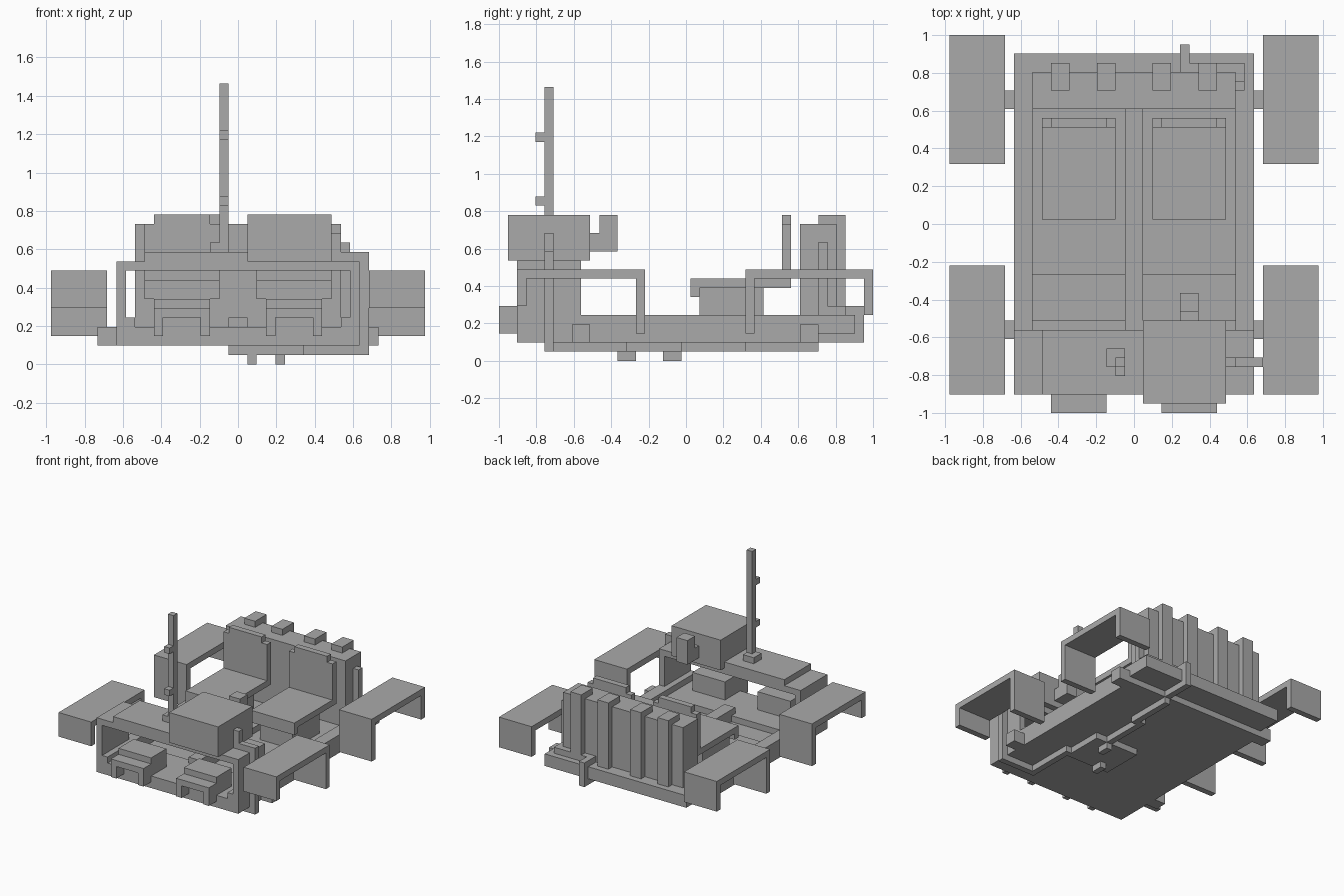
import bpy
import bmesh
from mathutils import Vector

# Everything sits on a block grid: the model is 41 blocks long, 40 wide, 30 high.
BLOCK = 2 / 41
HALF_LENGTH = 20.5

default_cube = bpy.data.objects.get("Cube")
if default_cube:
    bpy.data.objects.remove(default_cube, do_unlink=True)

body_grey = bpy.data.materials.new("body_grey")
body_grey.use_nodes = True
grey = (0.4, 0.4, 0.4, 1)
body_grey.diffuse_color = grey
body_grey.node_tree.nodes["Principled BSDF"].inputs["Base Color"].default_value = grey


def add_box(bm, x, y, z):
    """Add one block; x, y and z are (low, high) pairs, y counted from the front."""
    low = Vector((x[0], y[0] - HALF_LENGTH, z[0])) * BLOCK
    high = Vector((x[1], y[1] - HALF_LENGTH, z[1])) * BLOCK
    cube = bmesh.ops.create_cube(bm, size=1)
    for vert in cube["verts"]:
        vert.co = Vector([(a + b) / 2 + c * (b - a)
                          for a, b, c in zip(low, high, vert.co)])


def part(name, *boxes):
    """Make one object out of several blocks."""
    bm = bmesh.new()
    for x, y, z in boxes:
        add_box(bm, x, y, z)
    mesh = bpy.data.meshes.new(name)
    bm.to_mesh(mesh)
    bm.free()
    mesh.materials.append(body_grey)
    obj = bpy.data.objects.new(name, mesh)
    bpy.context.scene.collection.objects.link(obj)
    return obj


def flip(box):
    """Mirror a block across the centre line."""
    (left, right), y, z = box
    return (-right, -left), y, z


def pair(name, *boxes):
    """Make a left part and its mirrored right twin."""
    part("left_" + name, *boxes)
    part("right_" + name, *[flip(box) for box in boxes])


def fender(name, front, back, front_foot, back_foot):
    """A flat plate with a flap hanging from each end."""
    wide = (14, 20)
    pair(name,
         (wide, (front, back), (9, 10)),
         (wide, (front, front + 1), (front_foot, 9)),
         (wide, (back - 1, back), (back_foot, 9)))


# Floor pan, side sills and centre tunnel
full_width = (-13, 13)
part("front_floor", (full_width, (2, 15), (2, 3)))
part("rear_floor", (full_width, (15, 35), (2, 4)))
part("front_cross_sill", (full_width, (2, 9), (3, 4)))
part("centre_tunnel", ((-1, 1), (9, 33), (3, 5)))
pair("side_sill", ((11, 13), (2, 35), (3, 5)))
part("rear_bumper", (full_width, (33, 39), (3, 5)))

# Axles
for name, start in (("front_axle", 8), ("rear_axle", 33)):
    part(name, ((-15, 15), (start, start + 2), (2, 4)))

# Fenders
fender("front_fender", 2, 16, 6, 3)
fender("rear_fender", 27, 41, 3, 5)

# Open front cowl with its deck
pair("cowl_side", ((12, 13), (2, 9), (5, 10)))
part("cowl_deck", (full_width, (2, 9), (10, 11)))
part("raised_deck", ((-10, 1), (2, 9), (11, 12)))

# Headlights: hollow hoods in front of solid housings
pair("headlight",
     ((3, 4), (0, 2), (3, 6)),
     ((8, 9), (0, 2), (3, 6)),
     ((4, 8), (0, 2), (5, 6)))
pair("headlight_housing", ((3, 9), (2, 6), (4, 7)))

# Dashboard and steering handle
part("dashboard", ((1, 10), (1, 10), (11, 16)))
part("steering_handle",
     ((5, 7), (10, 11), (12, 14)),
     ((5, 7), (11, 13), (12, 16)))

# Seats
pair("seat",
     ((3, 9), (22, 29), (4, 8)),
     ((2, 10), (21, 32), (8, 9)),
     ((2, 10), (21, 22), (7, 8)),
     ((2, 10), (31, 32), (9, 15)),
     ((3, 9), (31, 32), (15, 16)))

# Rear wall with upright ribs
part("rear_wall", ((-11, 11), (33, 37), (5, 15)))
for name, inner in (("inner_rib", 2), ("outer_rib", 7)):
    pair(name, ((inner, inner + 2), (35, 38), (5, 16)))

# Antenna
mast = (-2, -1)
part("antenna_base", ((-3, -1), (5, 7), (12, 13)))
part("antenna_mast", (mast, (5, 6), (12, 30)))
for name, height in (("lower_antenna_clip", 17), ("upper_antenna_clip", 24)):
    part(name, (mast, (4, 5), (height, height + 1)))

# Air intake pipe: from the dashboard, down the side and under the floor
part("intake_pipe",
     ((10, 11), (5, 6), (11, 14)),
     ((11, 13), (5, 6), (11, 12)),
     ((13, 14), (5, 6), (1, 12)),
     ((7, 13), (5, 6), (1, 2)),
     ((7, 8), (6, 14), (1, 2)))

# Gearbox plate under the floor
part("gearbox", ((-1, 7), (13, 20), (1, 2)))
part("front_gearbox_stub", ((1, 2), (13, 15), (0, 1)))
part("rear_gearbox_stub", ((4, 5), (18, 20), (0, 1)))

# Exhaust pipe: back under the floor, around the bumper and up the rear wall
part("exhaust_pipe",
     ((4, 5), (20, 28), (1, 2)),
     ((5, 6), (27, 35), (1, 2)),
     ((5, 6), (35, 40), (2, 3)),
     ((5, 6), (39, 40), (3, 6)),
     ((5, 6), (37, 39), (5, 6)),
     ((6, 12), (37, 38), (5, 6)),
     ((11, 12), (35, 37), (5, 6)),
     ((11, 12), (35, 36), (6, 13)))
